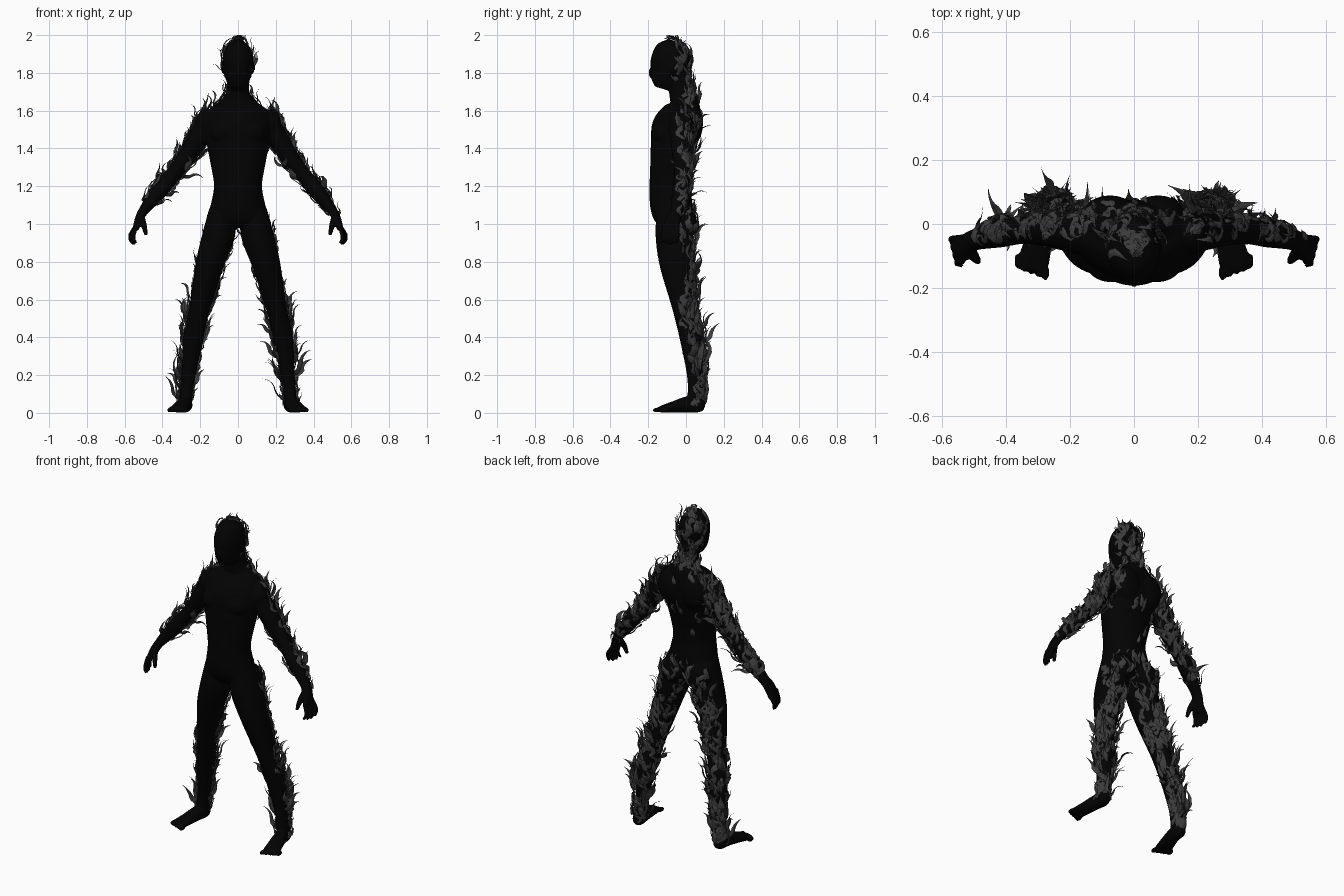
import bpy, bmesh, math, random
from mathutils import Vector, Matrix
from mathutils.bvhtree import BVHTree

random.seed(5)
if "Cube" in bpy.data.objects:
    bpy.data.objects.remove(bpy.data.objects["Cube"])


def material(name, value):
    m = bpy.data.materials.new(name)
    m.use_nodes = True
    col = (value, value, value, 1)
    m.diffuse_color = col
    bsdf = next(n for n in m.node_tree.nodes if n.type == 'BSDF_PRINCIPLED')
    bsdf.inputs["Base Color"].default_value = col
    return m


def make_object(name, bm, mat):
    bmesh.ops.recalc_face_normals(bm, faces=bm.faces)
    me = bpy.data.meshes.new(name)
    bm.to_mesh(me)
    bm.free()
    me.materials.append(mat)
    ob = bpy.data.objects.new(name, me)
    bpy.context.collection.objects.link(ob)
    return ob


def spline(pts, steps=4):
    """Catmull-Rom through (x, y, z, rx, ry) stations."""
    v = [Vector(p) for p in pts]
    v = [v[0] * 2 - v[1]] + v + [v[-1] * 2 - v[-2]]
    out = []
    for a, b, c, d in zip(v, v[1:], v[2:], v[3:]):
        for i in range(steps):
            t = i / steps
            out.append(0.5 * (2 * b + (c - a) * t + (2 * a - 5 * b + 4 * c - d) * t * t
                              + (3 * b - a - 3 * c + d) * t ** 3))
    return out + [v[-2]]


def bridge(bm, rings):
    n = len(rings[0])
    for a, b in zip(rings, rings[1:]):
        for i in range(n):
            j = (i + 1) % n
            bm.faces.new((a[i], a[j], b[j], b[i]))
    bm.faces.new(rings[0])
    bm.faces.new(rings[-1])


def loft(bm, pts, side=1, ref=(0, 1, 0), n=20):
    """Elliptical tube; ry lies along ref, rx across it."""
    st = spline(pts)
    pos = [Vector((p[0] * side, p[1], p[2])) for p in st]
    rings = []
    for i, p in enumerate(st):
        tan = (pos[min(i + 1, len(pos) - 1)] - pos[max(i - 1, 0)]).normalized()
        u = Vector(ref)
        u = (u - tan * u.dot(tan)).normalized()
        w = tan.cross(u)
        rings.append([bm.verts.new(pos[i] + w * p[3] * math.cos(a) + u * p[4] * math.sin(a))
                      for a in (math.tau * k / n for k in range(n))])
    bridge(bm, rings)


def ball(bm, loc, size):
    mat = Matrix.Translation(loc) @ Matrix.Diagonal((*size, 1))
    bmesh.ops.create_uvsphere(bm, u_segments=20, v_segments=12, radius=1, matrix=mat)


black = material("soot_black", 0.0008)
grey = material("smoke_grey", 0.045)

# Torso, neck and head
bm = bmesh.new()
loft(bm, [(0, -.06, .985, .1, .07), (0, -.065, 1.03, .16, .1), (0, -.078, 1.1, .145, .112),
          (0, -.085, 1.2, .127, .108), (0, -.08, 1.3, .142, .11), (0, -.065, 1.42, .165, .122),
          (0, -.05, 1.51, .178, .13), (0, -.025, 1.58, .175, .105), (0, -.01, 1.635, .115, .078),
          (0, -.025, 1.69, .064, .064), (0, -.04, 1.78, .056, .06)], n=32)
loft(bm, [(0, -.122, 1.715, .034, .044), (0, -.11, 1.755, .058, .08), (0, -.088, 1.82, .077, .104),
          (0, -.078, 1.88, .08, .104), (0, -.068, 1.935, .063, .086), (0, -.06, 1.97, .025, .035)], n=28)
ball(bm, (0, -.186, 1.8), (.012, .012, .028))

for s in (1, -1):
    # Chest, shoulder, back and seat muscles
    ball(bm, (s * .07, -.125, 1.485), (.08, .058, .065))
    ball(bm, (s * .172, -.03, 1.53), (.056, .066, .075))
    ball(bm, (s * .075, .03, 1.53), (.085, .06, .11))
    ball(bm, (s * .085, .0, 1.0), (.08, .058, .08))
    ball(bm, (s * .076, -.07, 1.83), (.012, .025, .035))
    # Arm
    loft(bm, [(.15, -.03, 1.555, .055, .06), (.21, -.025, 1.455, .056, .06),
              (.275, -.02, 1.35, .048, .05), (.35, -.02, 1.255, .042, .043),
              (.42, -.03, 1.17, .043, .044), (.5, -.05, 1.07, .027, .034),
              (.526, -.07, 1.02, .022, .042), (.543, -.08, .97, .016, .044)], s)
    # Fingers and thumb
    for k in range(4):
        spread = k - 1.5
        y = -.08 - spread * .025
        lean = spread * .006
        tip = .885 + .009 * abs(k - 1.4)
        loft(bm, [(.537, y, .995, .012, .011), (.56 - lean, y - .003, .945, .0115, .0105),
                  (.56 - lean, y - .008, .915, .0105, .0095),
                  (.55 - lean * 1.5, y - .012, tip, .008, .008)], s, n=10)
    loft(bm, [(.512, -.08, 1.04, .018, .018), (.497, -.105, .99, .016, .016),
              (.487, -.118, .94, .01, .01)], s, n=10)
    # Leg
    loft(bm, [(.085, -.065, 1.07, .07, .09), (.1, -.062, .95, .086, .1), (.146, -.053, .8, .076, .09),
              (.188, -.02, .62, .06, .071), (.211, -.003, .52, .053, .06), (.238, .028, .39, .054, .06),
              (.263, .047, .2, .037, .042), (.275, .05, .09, .034, .042), (.277, .052, .03, .036, .045)], s)
    # Foot and toes
    loft(bm, [(.274, .098, .035, .02, .022), (.277, .07, .04, .036, .038), (.285, .01, .045, .038, .043),
              (.3, -.06, .033, .045, .031), (.315, -.12, .022, .05, .02), (.318, -.145, .018, .046, .014)],
         s, ref=(0, 0, 1))
    for k in range(5):
        ball(bm, (s * (.277 + .022 * k), -.152 + .009 * k, .015), (.013 - .001 * k, .026, .013))

body = make_object("body", bm, black)

# Fuse the parts into one smooth skin
mod = body.modifiers.new("fuse", 'REMESH')
mod.mode = 'VOXEL'
mod.voxel_size = 0.0065
mod = body.modifiers.new("soften", 'SMOOTH')
mod.factor = 0.5
mod.iterations = 4
dg = bpy.context.evaluated_depsgraph_get()
skin = bpy.data.meshes.new_from_object(body.evaluated_get(dg))
body.modifiers.clear()
body.data = skin
if not skin.materials:
    skin.materials.append(black)
skin.polygons.foreach_set("use_smooth", [True] * len(skin.polygons))
tree = BVHTree.FromPolygons([v.co for v in skin.vertices], [p.vertices[:] for p in skin.polygons])


def wisp_chance(poly):
    """Wisps cling to the rear half, thinly on the mid back, never on the hands."""
    c, n = poly.center, poly.normal
    x = abs(c.x)
    limit = -.07 if c.z > 1.75 else -.05 if x > .22 and c.z > .85 else -.025
    if c.y < limit or n.y < -.3 or c.z < .03 or (x > .48 and c.z < 1.03):
        return 0
    if c.z < .12 and c.y < .02:
        return 0
    if x < .14 and 1.08 < c.z < 1.64 and n.y > .5:
        return .1
    return .55 if .9 < c.z < 1.1 else 1.5 if c.z < .25 else 1


def ribbon(bm, centres, normals, width, twist, peak):
    """Tapered diamond-section ribbon, broadest at the peak fraction."""
    steps = len(centres) - 1
    rings = []
    for i, c in enumerate(centres):
        t = i / steps
        tan = (centres[min(i + 1, steps)] - centres[max(i - 1, 0)]).normalized()
        wide = tan.cross(normals[i])
        wide = wide.normalized() if wide.length > .01 else tan.orthogonal()
        wide = Matrix.Rotation(twist * (.3 + .7 * t), 3, tan) @ wide
        thin = tan.cross(wide)
        r = width * (.5 + .5 * t / peak if t < peak else ((1 - t) / (1 - peak)) ** 1.3) + .0008
        r *= random.uniform(.75, 1.25)
        ring = []
        for off in (wide * r, thin * r * .22, -wide * r, -thin * r * .22):
            q = c + off
            q.z = min(max(q.z, .002), 2.0)
            ring.append(bm.verts.new(q))
        rings.append(ring)
    bridge(bm, rings)


def clinging_wisp(bm, p, steps=8):
    """Flat wisp that winds up along the skin."""
    length, lift = random.uniform(.07, .15), random.uniform(.008, .022)
    sway, phase = random.uniform(-.9, .9), random.uniform(0, math.tau)
    centres, normals = [], []
    for i in range(steps + 1):
        t = i / steps
        loc, nrm = tree.find_nearest(p)[:2]
        centres.append(loc + nrm * (.004 + lift * t * (1 + .5 * math.sin(phase + 6 * t))))
        normals.append(nrm)
        up = Vector((0, 0, 1))
        up = up - nrm * up.dot(nrm) + nrm.cross(up) * (sway + 1.3 * math.sin(phase + 7 * t)) * .7
        if up.length < .1:
            up = nrm.orthogonal()
        p = loc + up.normalized() * length / steps
    ribbon(bm, centres, normals, random.uniform(.009, .019), random.uniform(-.6, .6), .45)


def flame_wisp(bm, p, n, scale, steps=9):
    """Flame that stands off the skin, climbs in an S and ends in a thin hook."""
    length = random.uniform(.08, .16) * scale
    jitter = Vector([random.uniform(-.3, .3) for _ in range(3)])
    head = (n * .75 + Vector((0, 0, .5)) + jitter).normalized()
    axis = head.cross(Vector((0, 0, 1)) + jitter).normalized()
    hook = random.choice((-1, 1, 1)) * random.uniform(1.5, 3.2)
    centres, normals = [], []
    p = p - n * .005
    for i in range(steps + 1):
        t = i / steps
        centres.append(p.copy())
        normals.append(axis.cross(head))
        # Bend upward first, then outward or inward at the tip
        turn = 1.8 if t < .5 else -hook
        head = Matrix.Rotation(turn / steps, 3, axis) @ head
        p = p + head * length / steps
    ribbon(bm, centres, normals, random.uniform(.011, .021) * scale, random.uniform(-1.6, 1.6),
           random.uniform(.2, .5))


# Smoke wisps over the back, limbs and head
polys = list(skin.polygons)
weights = [p.area * wisp_chance(p) for p in polys]
bm = bmesh.new()
for i, poly in enumerate(random.choices(polys, weights, k=640)):
    c = poly.center
    if i % 5 < 3:
        clinging_wisp(bm, c.copy())
    else:
        scale = .6 if c.z > 1.75 else 1.2 if c.z < .3 else 1.0 if c.z < .9 else .85
        flame_wisp(bm, c, poly.normal, scale)
make_object("smoke_wisps", bm, grey)
